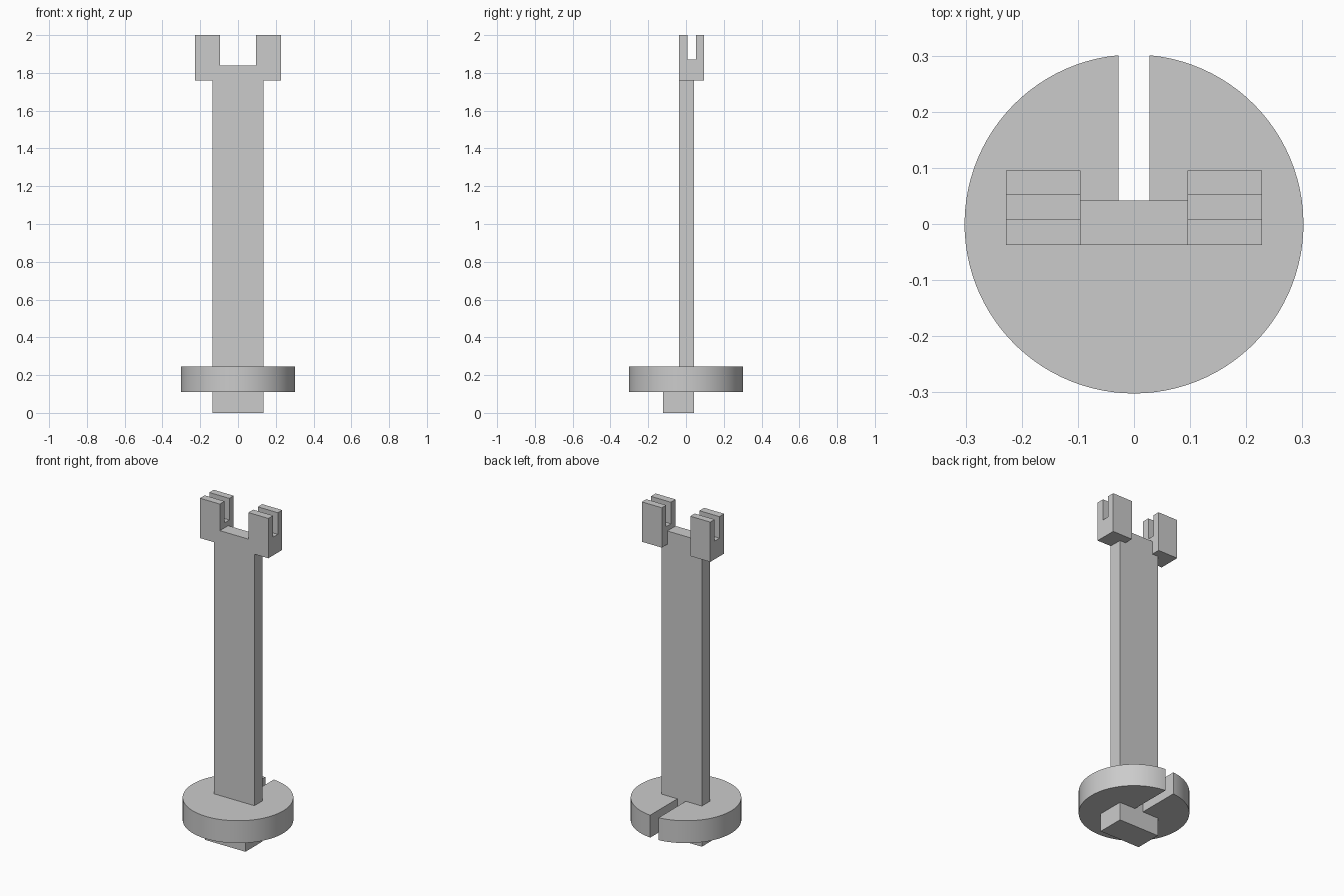
import bpy, bmesh, math
from mathutils import Vector

cube = bpy.data.objects.get("Cube")
if cube:
    bpy.data.objects.remove(cube, do_unlink=True)

grey = bpy.data.materials.new("plain grey")
grey.use_nodes = True
colour = (0.6, 0.6, 0.6, 1)
grey.diffuse_color = colour
grey.node_tree.nodes["Principled BSDF"].inputs["Base Color"].default_value = colour


def extrude_profile(name, points, direction):
    """Extrude a closed 3D outline along a direction into a solid."""
    bm = bmesh.new()
    face = bm.faces.new([bm.verts.new(p) for p in points])
    ret = bmesh.ops.extrude_face_region(bm, geom=[face], use_keep_orig=True)
    moved = [v for v in ret["geom"] if isinstance(v, bmesh.types.BMVert)]
    bmesh.ops.translate(bm, verts=moved, vec=Vector(direction))
    bmesh.ops.recalc_face_normals(bm, faces=bm.faces)
    mesh = bpy.data.meshes.new(name)
    bm.to_mesh(mesh)
    bm.free()
    mesh.materials.append(grey)
    obj = bpy.data.objects.new(name, mesh)
    bpy.context.collection.objects.link(obj)
    return obj


FRONT, BACK = -0.037, 0.042      # shaft thickness
HALF = 0.135                     # shaft half width
DISC_LOW, DISC_TOP = 0.11, 0.245
FORK_LOW, SADDLE, TOP = 1.76, 1.84, 2.0
FORK_IN, FORK_OUT = 0.095, 0.228

# Flat shaft, narrowed between the two forks at the top
shaft = [(-HALF, DISC_TOP), (HALF, DISC_TOP), (HALF, FORK_LOW), (FORK_IN, FORK_LOW),
         (FORK_IN, SADDLE), (-FORK_IN, SADDLE), (-FORK_IN, FORK_LOW), (-HALF, FORK_LOW)]
extrude_profile("shaft", [(x, FRONT, z) for x, z in shaft], (0, BACK - FRONT, 0))

# Grooved forks, one on each side
fork = [(FRONT, FORK_LOW), (0.095, FORK_LOW), (0.095, TOP), (0.053, TOP),
        (0.053, 1.87), (0.008, 1.87), (0.008, TOP), (FRONT, TOP)]
for name, side in (("left_fork", 1), ("right_fork", -1)):
    extrude_profile(name, [(side * FORK_IN, y, z) for y, z in fork],
                    (side * (FORK_OUT - FORK_IN), 0, 0))

# Round disc with a slot open to the back
RADIUS, SLOT, STEPS = 0.302, 0.028, 96
start = math.pi / 2 + math.asin(SLOT / RADIUS)
sweep = 2 * (math.pi - math.asin(SLOT / RADIUS))
outline = [(RADIUS * math.cos(start + sweep * i / STEPS),
            RADIUS * math.sin(start + sweep * i / STEPS)) for i in range(STEPS + 1)]
outline += [(SLOT, BACK), (-SLOT, BACK)]
disc = extrude_profile("slotted_disc", [(x, y, DISC_LOW) for x, y in outline],
                       (0, 0, DISC_TOP - DISC_LOW))
bpy.ops.object.select_all(action="DESELECT")
disc.select_set(True)
bpy.context.view_layer.objects.active = disc
bpy.ops.object.shade_smooth_by_angle(angle=math.radians(30))

# Key block under the disc
key = [(-HALF, -0.122), (HALF, -0.122), (HALF, BACK), (-HALF, BACK)]
extrude_profile("key_block", [(x, y, 0) for x, y in key], (0, 0, DISC_LOW))
